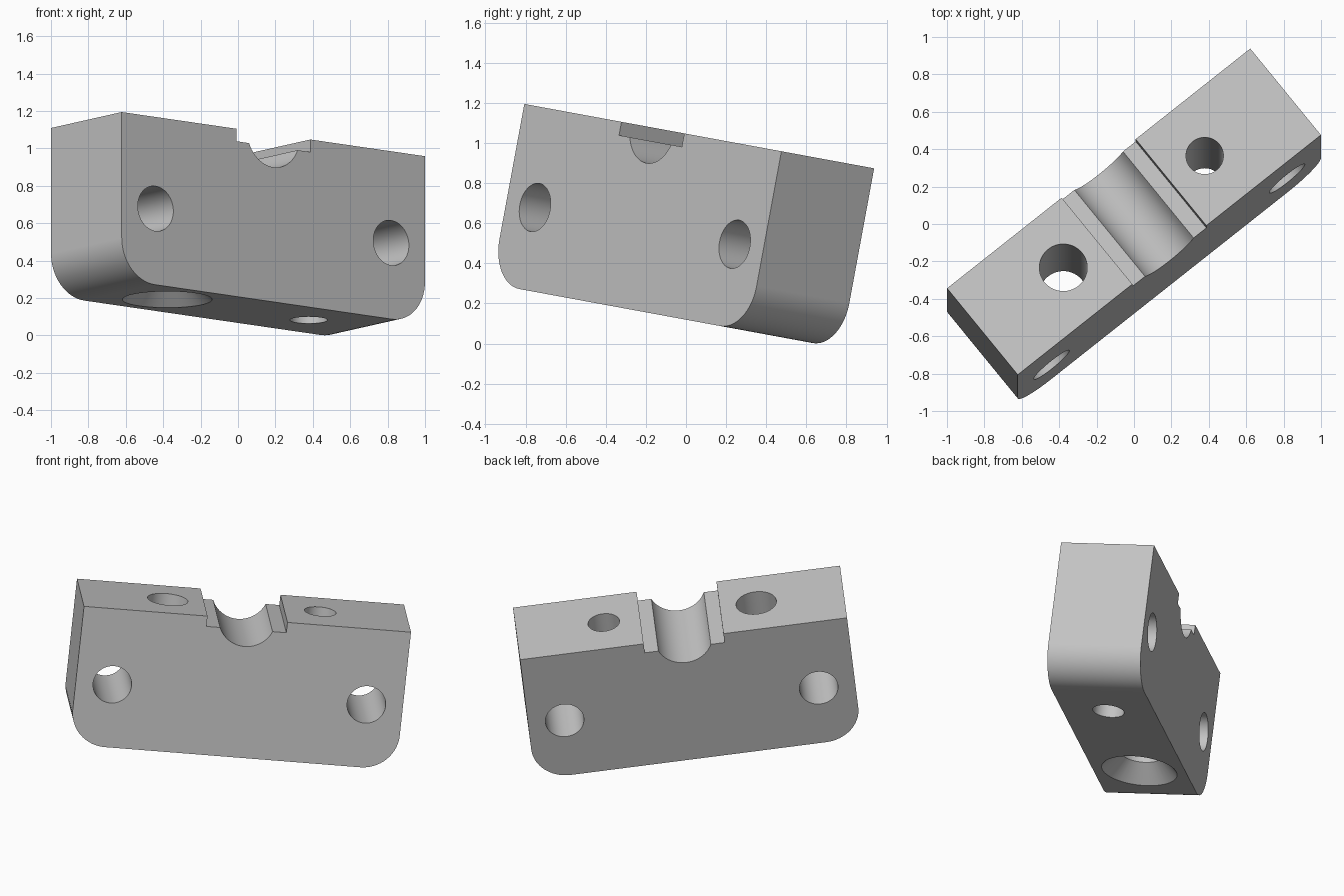
import bpy, bmesh
from math import sin, cos, pi, radians, asin
from mathutils import Matrix, Vector

old = bpy.data.objects.get("Cube")
if old:
    bpy.data.objects.remove(old, do_unlink=True)

# Block dimensions; local origin is the middle of the top face
LENGTH, THICK, HEIGHT = 2.08, 0.603, 0.912
CORNER = 0.228
STEP_HALF, STEP_DEPTH = 0.254, 0.068
GROOVE = 0.18

grey = bpy.data.materials.new("light_grey")
grey.use_nodes = True
colour = (0.55, 0.55, 0.55, 1)
grey.diffuse_color = colour
grey.node_tree.nodes["Principled BSDF"].inputs["Base Color"].default_value = colour


def arc(cx, cz, r, start, end, n):
    return [(cx + r * cos(start + (end - start) * i / n),
             cz + r * sin(start + (end - start) * i / n)) for i in range(n + 1)]


def make_object(name, bm):
    bmesh.ops.recalc_face_normals(bm, faces=bm.faces)
    mesh = bpy.data.meshes.new(name)
    bm.to_mesh(mesh)
    bm.free()
    obj = bpy.data.objects.new(name, mesh)
    bpy.context.collection.objects.link(obj)
    return obj


def extrude_profile(name, points, depth):
    bm = bmesh.new()
    face = bm.faces.new([bm.verts.new((x, -depth / 2, z)) for x, z in points])
    new = bmesh.ops.extrude_face_region(bm, geom=[face])["geom"]
    bmesh.ops.translate(bm, vec=(0, depth, 0),
                        verts=[v for v in new if isinstance(v, bmesh.types.BMVert)])
    return make_object(name, bm)


def drill(target, r1, r2, depth, matrix):
    """Cut a round hole: r1 at the local bottom, r2 at the local top."""
    bm = bmesh.new()
    bmesh.ops.create_cone(bm, cap_ends=True, segments=64, radius1=r1,
                          radius2=r2, depth=depth, matrix=matrix)
    cutter = make_object("drill_cutter", bm)
    cutter.hide_render = True
    mod = target.modifiers.new("hole", "BOOLEAN")
    mod.operation, mod.solver, mod.object = "DIFFERENCE", "EXACT", cutter
    bpy.context.view_layer.objects.active = target
    bpy.ops.object.modifier_apply(modifier=mod.name)
    bpy.data.objects.remove(cutter, do_unlink=True)


# Block outline: rounded bottom corners, stepped top with a round groove
hl = LENGTH / 2
dip = asin(STEP_DEPTH / GROOVE)
outline = [(-hl, 0)]
outline += arc(-hl + CORNER, -HEIGHT + CORNER, CORNER, pi, 1.5 * pi, 16)
outline += arc(hl - CORNER, -HEIGHT + CORNER, CORNER, 1.5 * pi, 2 * pi, 16)
outline += [(hl, 0), (STEP_HALF, 0), (STEP_HALF, -STEP_DEPTH)]
outline += arc(0, 0, GROOVE, -dip, dip - pi, 32)
outline += [(-STEP_HALF, -STEP_DEPTH), (-STEP_HALF, 0)]
block = extrude_profile("clamp_block", outline, THICK)

# Cross holes from front to back near both ends
for side in (-1, 1):
    drill(block, 0.122, 0.122, 1,
          Matrix.Translation((side * 0.808, 0, -0.498)) @ Matrix.Rotation(pi / 2, 4, "X"))

# Vertical bolt holes, the wider one countersunk from below
for x, r in ((-0.485, 0.128), (0.485, 0.1)):
    drill(block, r, r, 2, Matrix.Translation((x, 0, -HEIGHT / 2)))
sink, lip = 0.112, 0.02
drill(block, 0.24 + lip, 0.128, sink + lip,
      Matrix.Translation((-0.485, 0, -HEIGHT + (sink - lip) / 2)))

# Shading and material
block.data.materials.clear()
block.data.materials.append(grey)
for p in block.data.polygons:
    p.material_index = 0
bpy.ops.object.select_all(action="DESELECT")
block.select_set(True)
bpy.context.view_layer.objects.active = block
bpy.ops.object.shade_smooth_by_angle(angle=radians(30))
weighted = block.modifiers.new("weighted_normals", "WEIGHTED_NORMAL")
weighted.keep_sharp = True

# Tilted resting pose
block.matrix_world = (Matrix.Translation((0, 0.066, 1.034))
                      @ Matrix.Rotation(radians(-10.43), 4, "X")
                      @ Matrix.Rotation(radians(38.8), 4, "Z"))
